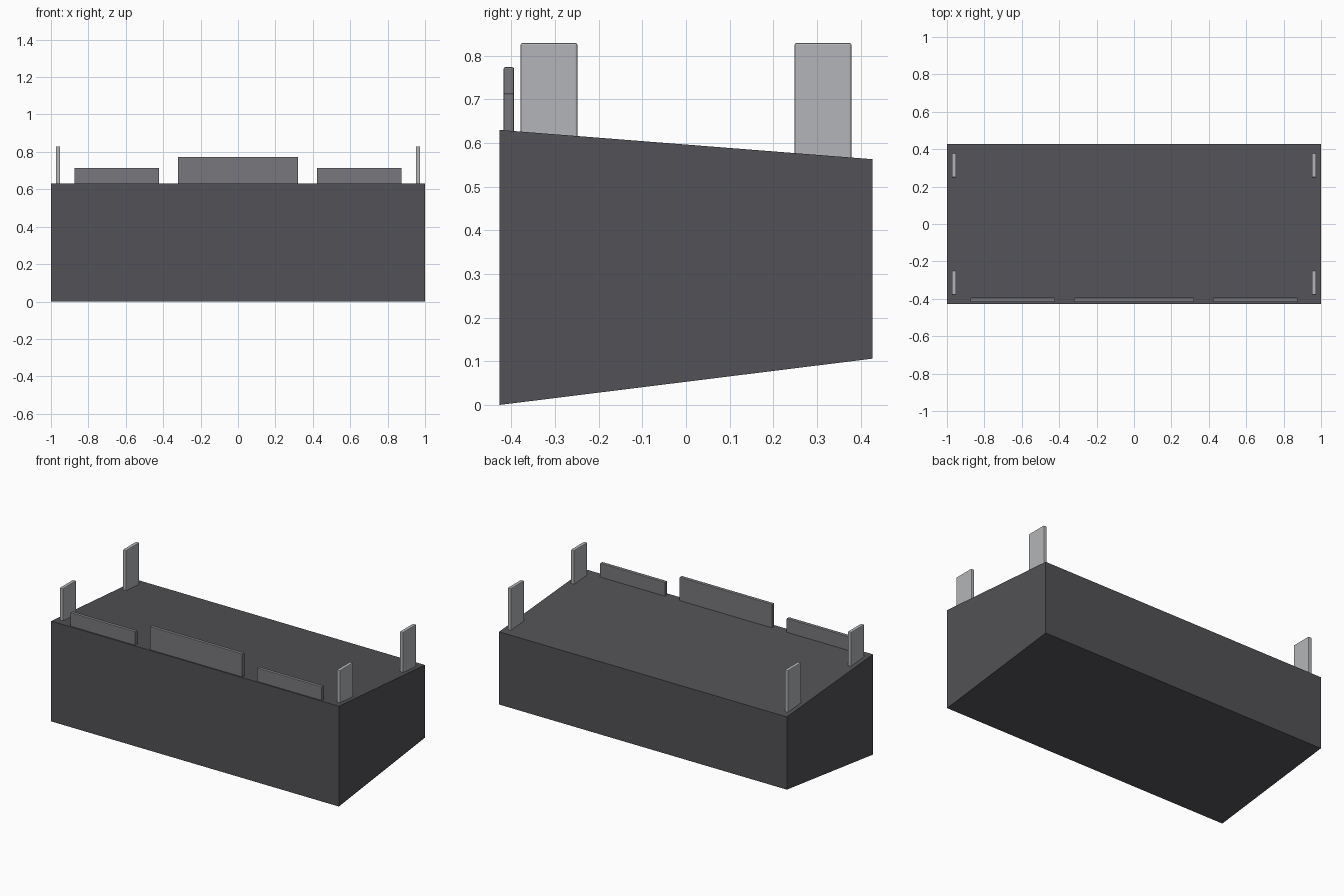
import bpy, bmesh

if "Cube" in bpy.data.objects:
    bpy.data.objects.remove(bpy.data.objects["Cube"])


def material(name, shade):
    m = bpy.data.materials.new(name)
    m.diffuse_color = (*shade, 1)
    m.use_nodes = True
    m.node_tree.nodes["Principled BSDF"].inputs["Base Color"].default_value = m.diffuse_color
    return m


def finish(name, bm, mat):
    bmesh.ops.recalc_face_normals(bm, faces=bm.faces)
    mesh = bpy.data.meshes.new(name)
    bm.to_mesh(mesh)
    bm.free()
    ob = bpy.data.objects.new(name, mesh)
    bpy.context.collection.objects.link(ob)
    mesh.materials.append(mat)
    return ob


def plate(name, x, y, z, mat):
    """Thin box between the (min, max) pairs, with softened edges."""
    bm = bmesh.new()
    bmesh.ops.create_cube(bm, size=1)
    for v in bm.verts:
        v.co = [lo + (hi - lo) * (c + 0.5) for c, (lo, hi) in zip(v.co, (x, y, z))]
    ob = finish(name, bm, mat)
    bevel = ob.modifiers.new("soft_edges", "BEVEL")
    bevel.width = 0.004
    bevel.segments = 2
    return ob


dark = material("dark_grey", (0.085, 0.083, 0.092))
mid = material("mid_grey", (0.19, 0.19, 0.205))
light = material("light_grey", (0.45, 0.46, 0.48))

# Tapered main body: side profile extruded across the width
profile = [(-0.427, 0), (0.427, 0.106), (0.427, 0.563), (-0.427, 0.63)]
bm = bmesh.new()
face = bm.faces.new([bm.verts.new((-1, y, z)) for y, z in profile])
ext = bmesh.ops.extrude_face_region(bm, geom=[face])
new_verts = [g for g in ext["geom"] if isinstance(g, bmesh.types.BMVert)]
bmesh.ops.translate(bm, verts=new_verts, vec=(2, 0, 0))
finish("body", bm, dark)

# Row of upright panels along the front edge
front_y = (-0.418, -0.394)
plate("centre_panel", (-0.322, 0.322), front_y, (0.61, 0.774), mid)
plate("left_panel", (-0.875, -0.422), front_y, (0.61, 0.714), mid)
plate("right_panel", (0.422, 0.875), front_y, (0.61, 0.714), mid)

# Four corner tabs
for sx, side in ((-1, "left"), (1, "right")):
    for sy, end in ((-1, "front"), (1, "back")):
        x = sorted((sx * 0.951, sx * 0.974))
        y = sorted((sy * 0.249, sy * 0.379))
        bottom = 0.60 if sy < 0 else 0.55
        plate(f"{end}_{side}_tab", x, y, (bottom, 0.829), light)
